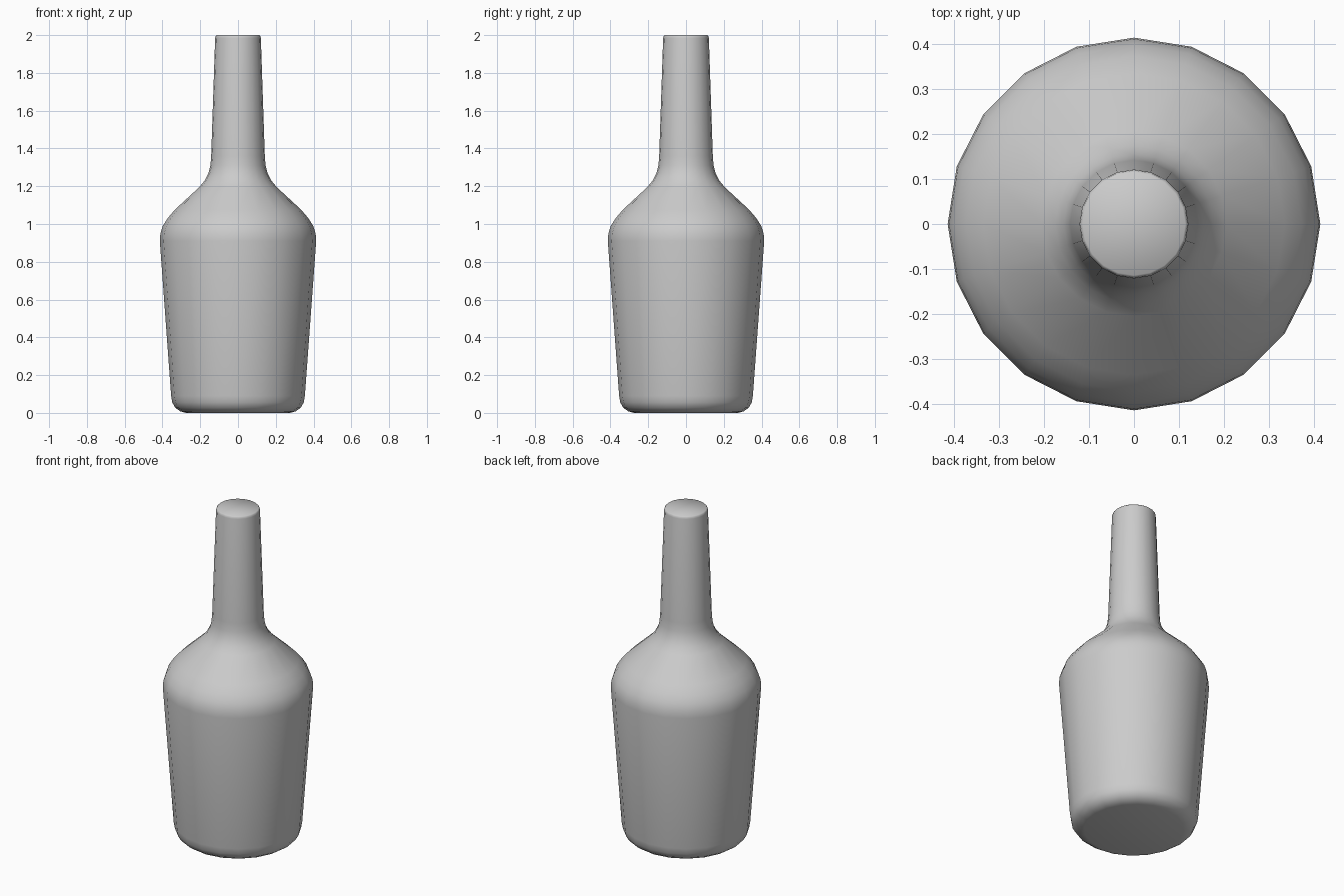
import bpy
import bmesh
from math import cos, sin, tau, radians

cube = bpy.data.objects.get("Cube")
if cube:
    bpy.data.objects.remove(cube, do_unlink=True)

SIDES = 20

# Bottle profile as (radius, height), from the base up to the mouth
PROFILE = [
    (0.275, 0.0), (0.305, 0.008), (0.332, 0.027), (0.348, 0.055), (0.354, 0.09),
    (0.414, 0.91), (0.411, 0.95), (0.398, 0.99), (0.373, 1.03), (0.335, 1.075),
    (0.205, 1.195), (0.175, 1.232), (0.156, 1.27), (0.146, 1.31), (0.142, 1.36),
    (0.121, 1.985), (0.119, 1.995), (0.114, 2.0),
]


def flat_material(name, value):
    mat = bpy.data.materials.new(name)
    mat.use_nodes = True
    colour = (value, value, value, 1.0)
    mat.diffuse_color = colour
    mat.node_tree.nodes["Principled BSDF"].inputs["Base Color"].default_value = colour
    return mat


def lathe(name, profile, mat):
    """Spin a profile round z and close both ends."""
    bm = bmesh.new()
    angles = [tau * i / SIDES for i in range(SIDES)]
    rings = [[bm.verts.new((r * cos(a), r * sin(a), z)) for a in angles]
             for r, z in profile]
    for low, high in zip(rings, rings[1:]):
        for i in range(SIDES):
            j = (i + 1) % SIDES
            bm.faces.new((low[i], low[j], high[j], high[i]))
    bm.faces.new(rings[0][::-1])
    bm.faces.new(rings[-1])
    mesh = bpy.data.meshes.new(name)
    bm.to_mesh(mesh)
    bm.free()
    mesh.materials.append(mat)
    obj = bpy.data.objects.new(name, mesh)
    bpy.context.collection.objects.link(obj)
    return obj


# Bottle body, shoulder and neck in one smooth shell
bottle = lathe("bottle", PROFILE, flat_material("plain grey", 0.6))
bpy.context.view_layer.objects.active = bottle
bottle.select_set(True)
bpy.ops.object.shade_smooth_by_angle(angle=radians(50))
